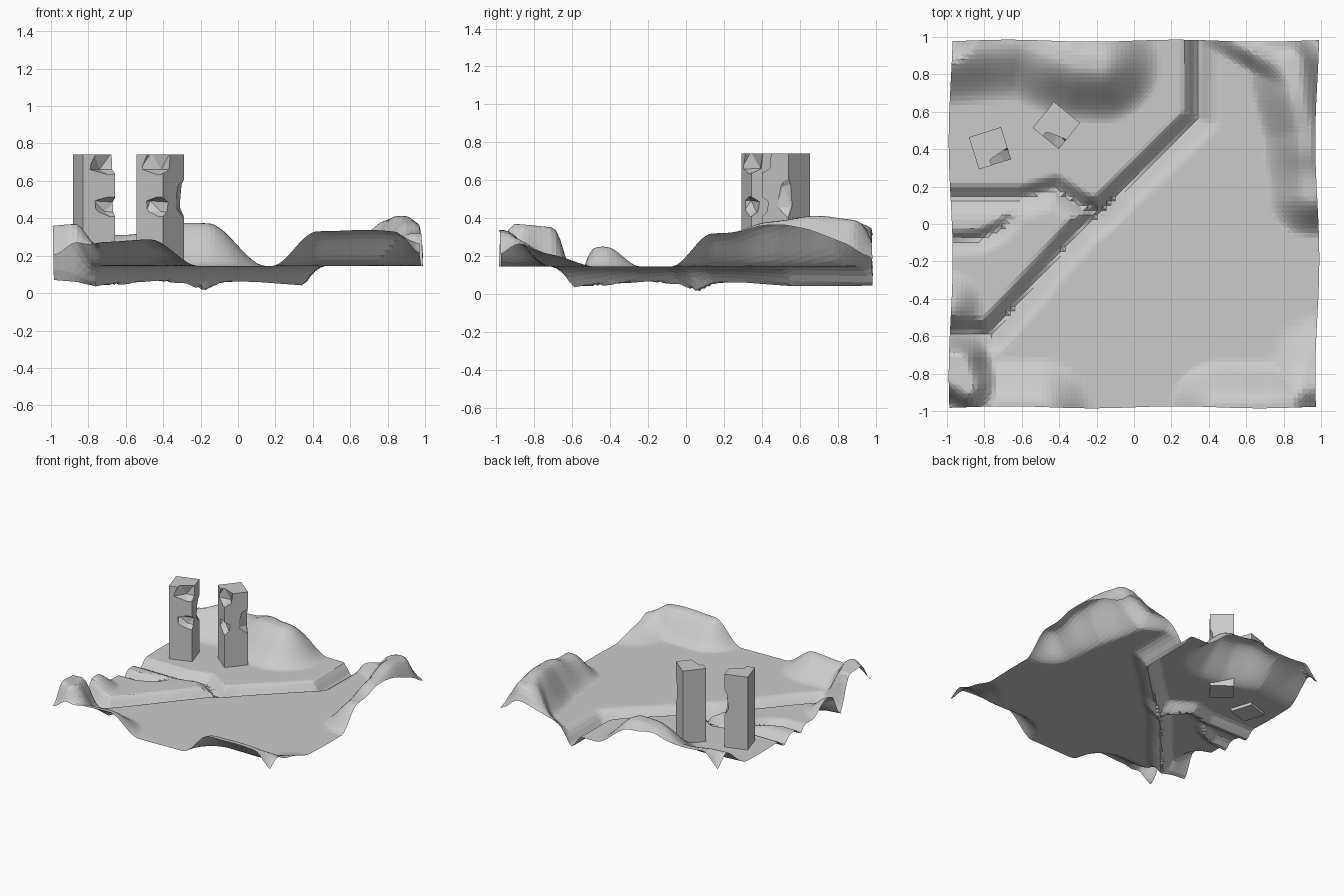
import bpy, bmesh, math, random
from mathutils import Vector, Matrix

if "Cube" in bpy.data.objects:
    bpy.data.objects.remove(bpy.data.objects["Cube"])

PLAIN = 0.145
N = 80

# dry channels: (points x, y, bed z), width of steep left bank, width of gentle right bank
CHANNELS = [
    ([(-1.1, -.59, .08), (-.86, -.59, .06), (-.77, -.6, .035), (-.62, -.43, .045), (-.45, -.23, .065), (-.28, -.03, .05),
      (-.17, .06, .01), (-.08, .15, .055), (.1, .32, .06), (.35, .56, .04), (.355, .95, .04), (.355, 1.1, .05)],
     .10, .12),
    ([(-1.1, .13, .08), (-.6, .13, .08), (-.42, .18, .08), (-.28, .09, .06), (-.18, .05, .02)], .09, .12),
    ([(-1.1, -.1, .09), (-.83, -.09, .09), (-.72, -.04, .10), (-.66, .02, .12)], .07, .08),
]

# hills: (points with x, y, z), flat core radius, outer radius
HILLS = [
    ([(-1, .95, .33), (-.6, .99, .31), (-.3, .87, .38), (-.18, .86, .37)], .02, .33),
    ([(.45, 1.05, .19), (.62, .96, .24), (.82, .86, .34)], .02, .13),
    ([(.84, .86, .38), (.87, .7, .43), (.92, .5, .38), (.95, .16, .32)], .02, .24),
    ([(.46, -1, .33), (.7, -1, .34), (.93, -.97, .33), (1, -.75, .2)], .04, .28),
    ([(-.7, -1, .27), (-.5, -1, .29)], .03, .29),
    ([(-1, -.44, .25)], .02, .2),
    ([(-.95, -.74, .34), (-.91, -.86, .38)], .05, .19),
]


def smooth(t):
    t = max(0.0, min(1.0, t))
    return t * t * (3 - 2 * t)


def nearest(pts, p):
    """Distance to a stroke, height at the closest point, and side (+ left)."""
    best = ((p - Vector(pts[0][:2])).length, pts[0][2], 0)
    for a, b in zip(pts, pts[1:]):
        va, d = Vector(a[:2]), Vector(b[:2]) - Vector(a[:2])
        t = max(0, min(1, (p - va).dot(d) / d.dot(d)))
        side = d.x * (p.y - a[1]) - d.y * (p.x - a[0])
        best = min(best, ((p - va - d * t).length, a[2] + (b[2] - a[2]) * t, side))
    return best


def blended(pts, p):
    """Smoothly blended height of a stroke's points around p."""
    w = [math.exp(-((p - Vector(q[:2])).length / .16) ** 2) + 1e-9 for q in pts]
    return sum(a * q[2] for a, q in zip(w, pts)) / sum(w)


def height(x, y):
    p = Vector((x, y))
    z = PLAIN
    for pts, core, rad in HILLS:
        d = nearest(pts, p)[0]
        if d < rad:
            z += max(0, blended(pts, p) - z) * smooth((rad - d) / (rad - core))
    ground = z
    for pts, steep, gentle in CHANNELS:
        d, bed, side = nearest(pts, p)
        t = d / (steep if side > 0 else gentle)
        if t < 1:
            rise = smooth(t) if side > 0 else 1 - (1 - t) ** 2
            z = min(z, bed + (ground - bed) * rise)
    # corners of the sheet droop
    dc = math.hypot(1 - abs(x), 1 - abs(y))
    return z + (min(z, .2) - z) * smooth((.16 - dc) / .16)


# terrain sheet
bm = bmesh.new()
bmesh.ops.create_grid(bm, x_segments=N, y_segments=N, size=0.98)
for v in bm.verts:
    x, y = v.co.x, v.co.y
    v.co.z = height(x, y)
    v.co.x += .012 * math.sin(5 * y + 2.5) * abs(x) ** 6
    v.co.y += .006 * math.sin(7 * x) * abs(y) ** 6
bmesh.ops.triangulate(bm, faces=bm.faces[:])


def make_object(name, bm):
    me = bpy.data.meshes.new(name)
    bm.to_mesh(me)
    bm.free()
    ob = bpy.data.objects.new(name, me)
    bpy.context.collection.objects.link(ob)
    return ob


make_object("terrain", bm)

# ruined tower: square block with chips bitten from two edges
random.seed(4)
bm = bmesh.new()
bmesh.ops.create_cube(bm, size=1, matrix=Matrix.Translation((0, 0, .43)) @ Matrix.Diagonal((.18, .18, .62, 1)))
tower = make_object("tower_left", bm)
CHIPS = [((.07, -.1, .46), (.12, .075, .07)),
         ((.06, -.1, .71), (.12, .085, .10)),
         ((.11, .085, .52), (.055, .09, .14))]
cutters = []
for pos, size in CHIPS:
    bm = bmesh.new()
    bmesh.ops.create_icosphere(bm, subdivisions=1, radius=1)
    for v in bm.verts:
        v.co *= random.uniform(.75, 1.15)
        v.co = Vector(a * b for a, b in zip(v.co, size)) + Vector(pos)
    cut = make_object("chip_cutter", bm)
    cut.hide_render = True
    cutters.append(cut)
    mod = tower.modifiers.new("chip", 'BOOLEAN')
    mod.operation, mod.solver, mod.object = 'DIFFERENCE', 'EXACT', cut

bpy.context.view_layer.update()
deps = bpy.context.evaluated_depsgraph_get()
chipped = bpy.data.meshes.new_from_object(tower.evaluated_get(deps))
tower.modifiers.clear()
tower.data = chipped
for cut in cutters:
    bpy.data.objects.remove(cut)

# place both towers
tower.location = (-.77, .405, 0)
tower.rotation_euler.z = math.radians(17.5)
right = bpy.data.objects.new("tower_right", chipped)
bpy.context.collection.objects.link(right)
right.location = (-.415, .527, 0)
right.rotation_euler.z = math.radians(-39)
